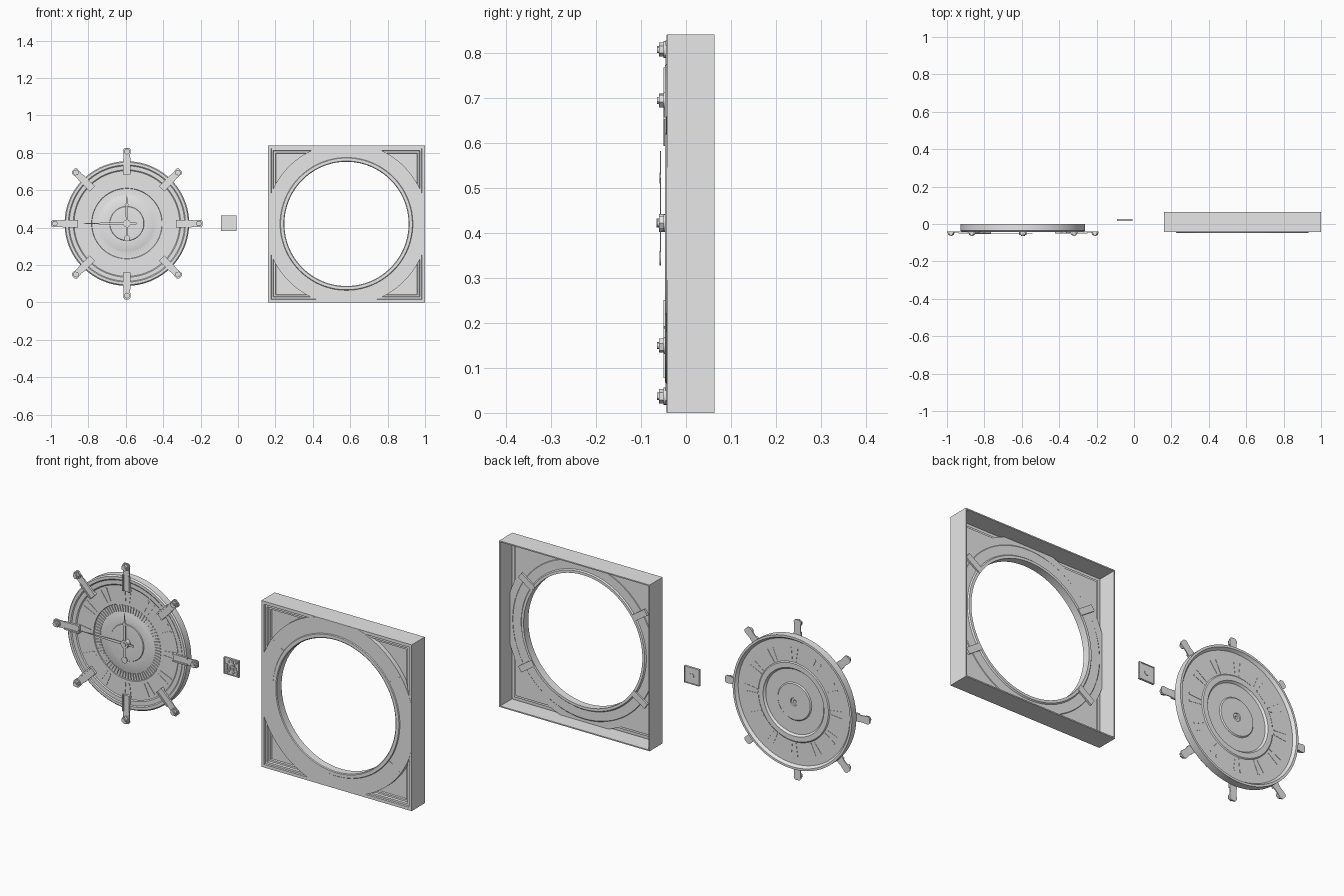
import bpy, bmesh, math, random

if "Cube" in bpy.data.objects:
    bpy.data.objects.remove(bpy.data.objects["Cube"])

grey = bpy.data.materials.new("plain grey")
grey.use_nodes = True
grey.diffuse_color = (0.8, 0.8, 0.8, 1)
grey.node_tree.nodes["Principled BSDF"].inputs["Base Color"].default_value = (0.8, 0.8, 0.8, 1)

DIAL = (-0.594, 0.422)
FRAME = (0.58, 0.42)
PLATE = (-0.05, 0.423)


def finish(name, bm):
    bmesh.ops.recalc_face_normals(bm, faces=bm.faces)
    me = bpy.data.meshes.new(name)
    bm.to_mesh(me)
    bm.free()
    me.materials.append(grey)
    me.shade_smooth()
    me.set_sharp_from_angle(angle=math.radians(30))
    ob = bpy.data.objects.new(name, me)
    bpy.context.scene.collection.objects.link(ob)
    return ob


def outline(kind, r, a):
    """Radius at angle a for a round, square or square-clipped round outline."""
    m = max(abs(math.cos(a)), abs(math.sin(a)))
    if kind == "square":
        return r / m
    if kind == "clipped":
        return min(r, 0.419 / m)
    return r


def loft(name, profile, centre, n=128):
    """Sweep a closed (radius, depth, outline) profile around the y direction."""
    bm = bmesh.new()
    rings = []
    for r, y, *kind in profile:
        ring = []
        for i in range(n):
            a = math.tau * i / n
            q = outline(kind[0] if kind else "round", r, a)
            ring.append(bm.verts.new((centre[0] + q * math.cos(a), y, centre[1] + q * math.sin(a))))
        rings.append(ring)
    for k, ring in enumerate(rings):
        after = rings[(k + 1) % len(rings)]
        for i in range(n):
            j = (i + 1) % n
            bm.faces.new((ring[i], ring[j], after[j], after[i]))
    return finish(name, bm)


def prism(bm, pts, y0, y1, centre, angle=0):
    """Extrude a flat outline in depth, turned by an angle around a centre."""
    c, s = math.cos(angle), math.sin(angle)
    front, back = [[bm.verts.new((centre[0] + u * c - v * s, y, centre[1] + u * s + v * c))
                    for u, v in pts] for y in (y0, y1)]
    bm.faces.new(front)
    bm.faces.new(back[::-1])
    for i in range(len(pts)):
        j = (i + 1) % len(pts)
        bm.faces.new((front[i], front[j], back[j], back[i]))


def rect(u0, u1, v0, v1):
    return [(u0, v0), (u1, v0), (u1, v1), (u0, v1)]


def disc(r, n, u=0, v=0):
    return [(u + r * math.cos(math.tau * i / n), v + r * math.sin(math.tau * i / n)) for i in range(n)]


# Dial body with stepped front and recessed back
loft("dial", [
    (0.008, -0.038), (0.05, -0.04), (0.09, -0.038), (0.092, -0.034), (0.14, -0.034),
    (0.15, -0.03), (0.187, -0.03), (0.189, -0.034), (0.282, -0.034), (0.287, -0.038),
    (0.308, -0.038), (0.313, -0.042), (0.327, -0.042), (0.333, -0.036), (0.333, 0.0),
    (0.322, 0.0), (0.312, -0.014), (0.2, -0.014), (0.195, -0.01), (0.17, -0.01),
    (0.162, -0.02), (0.095, -0.02), (0.09, -0.015), (0.02, -0.015), (0.018, -0.02),
    (0.008, -0.02)], DIAL)

# Minute ticks and simple hour bars on both faces
bm = bmesh.new()
for i in range(72):
    prism(bm, rect(0.152, 0.185, -0.003, 0.003), -0.034, -0.029, DIAL, math.tau * i / 72)
finish("minute_ticks", bm)

bm = bmesh.new()
for i in range(12):
    for side in (-1, 1):
        bar = [(0.205, side * 0.008), (0.272, side * 0.014), (0.272, side * 0.022), (0.205, side * 0.013)]
        prism(bm, bar, -0.036, -0.033, DIAL, math.tau * i / 12)
        prism(bm, bar, -0.015, -0.0125, DIAL, math.tau * i / 12)
finish("hour_bars", bm)

# Eight mounting arms, each with side rails and a bolt
for i in range(8):
    a = math.tau * i / 8
    bm = bmesh.new()
    arm = [(0.262, -0.02), (0.335, -0.02), (0.36, -0.017), (0.395, -0.02), (0.405, -0.012),
           (0.405, 0.012), (0.395, 0.02), (0.36, 0.017), (0.335, 0.02), (0.262, 0.02)]
    prism(bm, arm, -0.045, -0.04, DIAL, a)
    for side in (-1, 1):
        low, high = sorted((side * 0.013, side * 0.02))
        prism(bm, rect(0.262, 0.345, low, high), -0.05, -0.045, DIAL, a)
    prism(bm, rect(0.262, 0.275, -0.02, 0.02), -0.045, -0.034, DIAL, a)
    finish(f"mounting_arm_{i + 1}", bm)
    bm = bmesh.new()
    prism(bm, disc(0.019, 20, 0.385), -0.05, -0.045, DIAL, a)
    prism(bm, disc(0.016, 6, 0.385), -0.06, -0.05, DIAL, a)
    prism(bm, disc(0.008, 12, 0.385), -0.064, -0.06, DIAL, a)
    finish(f"bolt_{i + 1}", bm)

# Clock hands with round counterweights, and the hub
bm = bmesh.new()
prism(bm, [(-0.08, -0.004), (0.08, -0.007), (0.16, 0), (0.08, 0.007), (-0.08, 0.004)],
      -0.058, -0.056, DIAL, math.pi / 2)
prism(bm, disc(0.016, 20, -0.079), -0.059, -0.056, DIAL, math.pi / 2)
prism(bm, disc(0.012, 4, 0.1), -0.059, -0.056, DIAL, math.pi / 2)
finish("hour_hand", bm)
bm = bmesh.new()
prism(bm, [(-0.05, -0.005), (0.06, -0.007), (0.265, 0), (0.06, 0.007), (-0.05, 0.005)],
      -0.054, -0.052, DIAL, math.pi)
finish("minute_hand", bm)
bm = bmesh.new()
prism(bm, disc(0.02, 24), -0.06, -0.036, DIAL)
prism(bm, disc(0.01, 16), -0.065, -0.06, DIAL)
finish("hub", bm)

# Small relief plate with a raised border
bm = bmesh.new()
prism(bm, rect(-0.042, 0.042, -0.042, 0.042), 0.02, 0.025, PLATE)
for k in range(4):
    prism(bm, rect(0.038, 0.042, -0.042, 0.042), 0.017, 0.028, PLATE, k * math.pi / 2)
prism(bm, disc(0.012, 24), 0.025, 0.027, PLATE)
random.seed(4)
step = 0.0076
for i in range(-4, 5):
    for j in range(-4, 5):
        if random.random() < 0.5:
            u, v = i * step, j * step
            h = step * 0.45
            prism(bm, rect(u - h, u + h, v - h, v + h), 0.017, 0.02, PLATE)
finish("relief_plate", bm)

# Square frame: thin box walls, stepped moulding and corner panels
loft("square_frame", [(r, y, "square") for r, y in (
    (0.414, 0.063), (0.42, 0.063), (0.42, -0.042), (0.404, -0.042), (0.402, -0.035),
    (0.392, -0.035), (0.389, -0.026), (0.38, -0.026), (0.377, -0.02))] + [
    (0.345, -0.02), (0.345, -0.014)] + [(r, y, "square") for r, y in (
        (0.383, -0.014), (0.386, -0.02), (0.395, -0.02), (0.398, -0.029),
        (0.408, -0.029), (0.414, -0.03))], FRAME, 256)

# Round bezel, trimmed by the sides of the frame
loft("bezel", [
    (0.435, -0.043, "clipped"), (0.355, -0.043), (0.352, -0.047), (0.336, -0.047),
    (0.332, -0.044), (0.332, -0.006), (0.345, -0.006), (0.35, -0.012), (0.395, -0.012),
    (0.4, -0.016), (0.435, -0.016, "clipped")], FRAME, 256)

# Bezel joints: straps behind and thin seams in front
bm = bmesh.new()
for a in (34, 146, 214, 326):
    t = math.radians(a)
    prism(bm, rect(0.336, 0.425, -0.016, 0.016), -0.016, -0.004, FRAME, t)
    prism(bm, rect(0.357, 0.425, -0.0015, 0.0015), -0.044, -0.042, FRAME, t)
finish("bezel_straps", bm)
